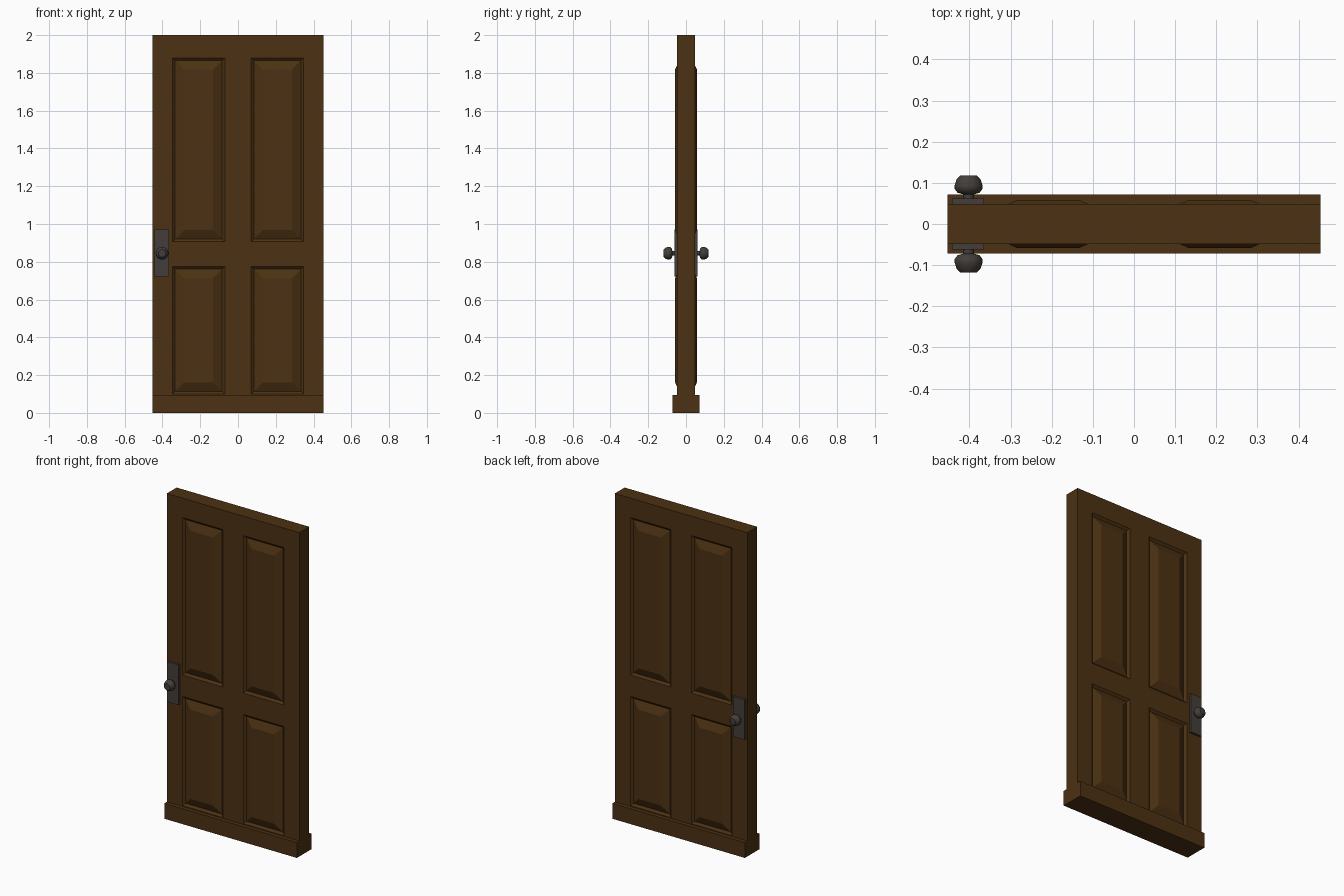
import bpy, bmesh, math
from mathutils import Vector

if "Cube" in bpy.data.objects:
    bpy.data.objects.remove(bpy.data.objects["Cube"])


def material(name, rgb):
    m = bpy.data.materials.new(name)
    m.diffuse_color = (*rgb, 1)
    m.use_nodes = True
    m.node_tree.nodes["Principled BSDF"].inputs["Base Color"].default_value = m.diffuse_color
    return m


WOOD = material("dark brown wood", (0.072, 0.031, 0.006))
METAL = material("dark bronze metal", (0.056, 0.048, 0.041))


def finish(bm, name, mat, smooth=False):
    bmesh.ops.remove_doubles(bm, verts=bm.verts, dist=0.0002)
    bmesh.ops.recalc_face_normals(bm, faces=bm.faces)
    me = bpy.data.meshes.new(name)
    bm.to_mesh(me)
    bm.free()
    me.materials.append(mat)
    ob = bpy.data.objects.new(name, me)
    bpy.context.collection.objects.link(ob)
    if smooth:
        bpy.context.view_layer.objects.active = ob
        ob.select_set(True)
        bpy.ops.object.shade_smooth_by_angle(angle=math.radians(40))
        ob.select_set(False)
    return ob


def box(name, x0, x1, y0, y1, z0, z1, mat):
    bm = bmesh.new()
    bmesh.ops.create_cube(bm, size=1)
    for v in bm.verts:
        v.co = Vector(((x0 + x1) / 2 + v.co.x * (x1 - x0),
                       (y0 + y1) / 2 + v.co.y * (y1 - y0),
                       (z0 + z1) / 2 + v.co.z * (z1 - z0)))
    return finish(bm, name, mat)


# Door slab: gridded faces whose panel cells become sunk, raised-field panels
W, T, H = 0.453, 0.048, 2.0
xs = [-W, -0.347, -0.07, 0.07, 0.347, W]
zs = [0, 0.10, 0.775, 0.907, 1.88, H]
RINGS = [(0, T), (0.014, 0.036), (0.062, 0.058)]   # inset, depth from centre

bm = bmesh.new()


def quad(*pts):
    bm.faces.new([bm.verts.new(p) for p in pts])


def ring(x0, x1, z0, z1, inset, y):
    a, b, c, d = x0 + inset, x1 - inset, z0 + inset, z1 - inset
    return [(a, y, c), (b, y, c), (b, y, d), (a, y, d)]


for s in (-1, 1):
    for i in range(5):
        for j in range(5):
            cell = (xs[i], xs[i + 1], zs[j], zs[j + 1])
            if i in (1, 3) and j in (1, 3):
                loops = [ring(*cell, n, s * y) for n, y in RINGS]
                for p, q in zip(loops, loops[1:]):
                    for k in range(4):
                        m = (k + 1) % 4
                        quad(p[k], p[m], q[m], q[k])
                quad(*loops[-1])
            else:
                quad(*ring(*cell, 0, s * T))
# slab edges
for a, b in zip(zs, zs[1:]):
    for x in (-W, W):
        quad((x, -T, a), (x, T, a), (x, T, b), (x, -T, b))
for a, b in zip(xs, xs[1:]):
    for z in (0, H):
        quad((a, -T, z), (b, -T, z), (b, T, z), (a, T, z))
finish(bm, "door_slab", WOOD)

# Kick boards along the bottom, both sides
for s, side in ((-1, "front"), (1, "back")):
    y0, y1 = sorted((s * 0.044, s * 0.072))
    box(side + "_kick_board", -W, W, y0, y1, 0, 0.095, WOOD)

    # Lock plate
    y0, y1 = sorted((s * 0.044, s * 0.062))
    box(side + "_lock_plate", -0.442, -0.364, y0, y1, 0.722, 0.97, METAL)

    # Turned knob: radius, distance from door centre
    profile = [(0, .058), (.013, .058), (.013, .072), (.027, .076), (.034, .086),
               (.034, .094), (.029, .109), (.020, .118), (0, .118)]
    bm = bmesh.new()
    vs = [bm.verts.new((-0.402 + r, s * d, 0.845)) for r, d in profile]
    es = [bm.edges.new(p) for p in zip(vs, vs[1:])]
    bmesh.ops.spin(bm, geom=vs + es, cent=(-0.402, 0, 0.845), axis=(0, 1, 0),
                   angle=math.tau, steps=16)
    finish(bm, side + "_knob", METAL, smooth=True)
